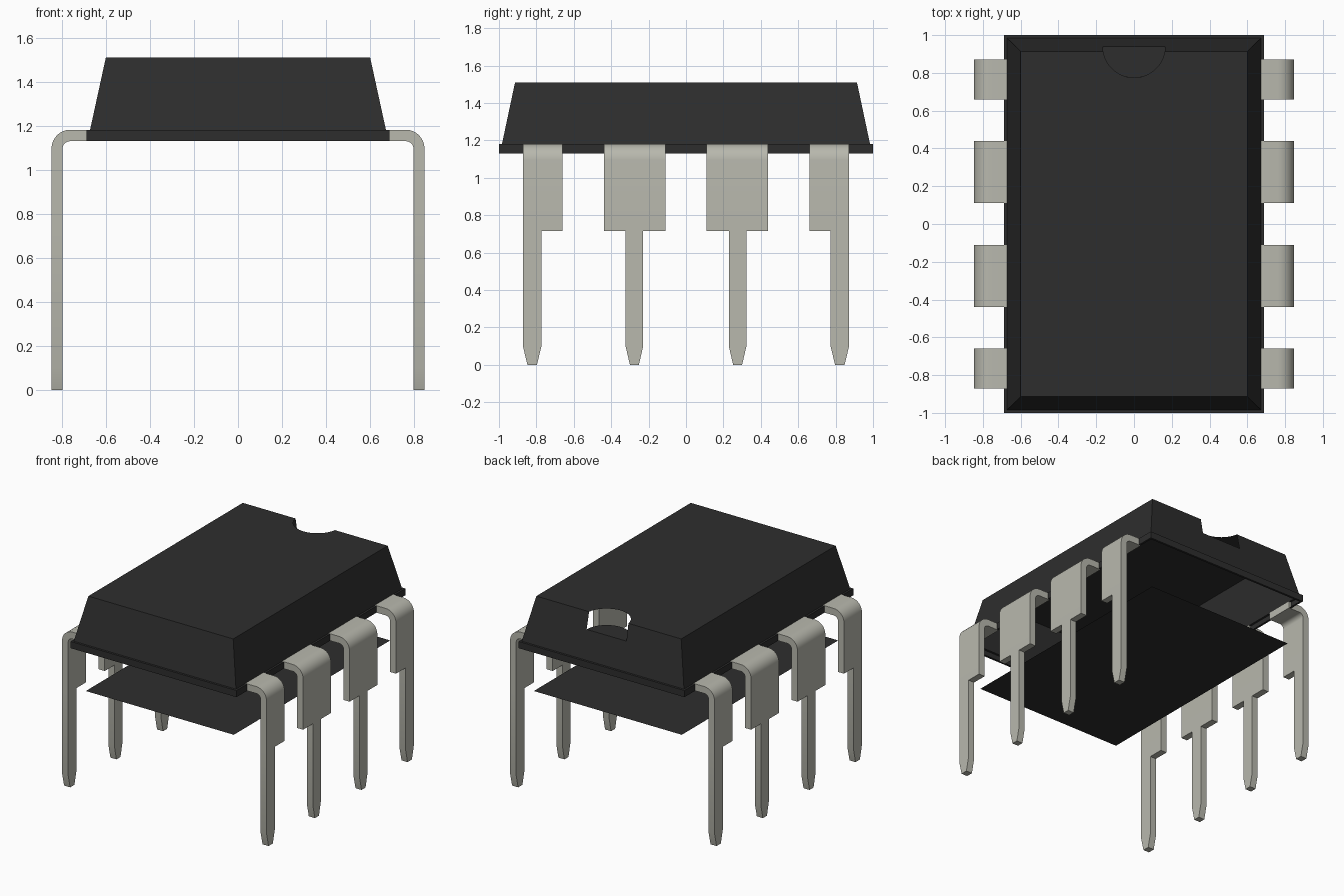
import bpy, bmesh, math

old = bpy.data.objects.get("Cube")
if old:
    bpy.data.objects.remove(old, do_unlink=True)


def material(name, rgb):
    m = bpy.data.materials.new(name)
    m.use_nodes = True
    m.diffuse_color = (*rgb, 1)
    m.node_tree.nodes["Principled BSDF"].inputs["Base Color"].default_value = (*rgb, 1)
    return m


BLACK = material("black_plastic", (0.027, 0.027, 0.027))
METAL = material("dull_metal", (0.48, 0.48, 0.42))


def finish(bm, name, mat, smooth=False, recalc=False):
    bmesh.ops.remove_doubles(bm, verts=bm.verts, dist=1e-5)
    if recalc:
        bmesh.ops.recalc_face_normals(bm, faces=bm.faces)
    me = bpy.data.meshes.new(name)
    bm.to_mesh(me)
    bm.free()
    me.materials.append(mat)
    ob = bpy.data.objects.new(name, me)
    bpy.context.collection.objects.link(ob)
    if smooth:
        bpy.ops.object.select_all(action='DESELECT')
        ob.select_set(True)
        bpy.context.view_layer.objects.active = ob
        bpy.ops.object.shade_smooth_by_angle(angle=math.radians(30))
    return ob


def face(bm, pts):
    return bm.faces.new([bm.verts.new(p) for p in pts])


def rect(hx, hy, z):
    return [(-hx, -hy, z), (hx, -hy, z), (hx, hy, z), (-hx, hy, z)]


# Main measurements
Z_TOP, Z_RIM_TOP, Z_RIM_BOT, Z_BASE = 1.51, 1.18, 1.13, 0.80
TOP_X, TOP_Y = 0.60, 0.914
WAIST_X, WAIST_Y = 0.672, 0.984
RIM_X, RIM_Y = 0.687, 1.0
NOTCH_R, NOTCH_Y, NOTCH_Z = 0.165, 0.94, 1.387

# Notch arc, running from -x to +x where it crosses the top edge
start = math.asin((NOTCH_Y - TOP_Y) / NOTCH_R)
N = 24


def notch_arc(a0, z):
    out = []
    for i in range(N + 1):
        a = math.pi + a0 + (math.pi - 2 * a0) * i / N
        out.append((NOTCH_R * math.cos(a), NOTCH_Y + NOTCH_R * math.sin(a), z))
    return out


# Upper shell: open below, with the notch cut from its top and back
bm = bmesh.new()
top = rect(TOP_X, TOP_Y, Z_TOP)
waist = rect(WAIST_X, WAIST_Y, Z_RIM_TOP)
arc = notch_arc(start, Z_TOP)
face(bm, top[:3] + arc[::-1] + top[3:])
for i in (0, 1, 3):
    j = (i + 1) % 4
    face(bm, [waist[i], waist[j], top[j], top[i]])
face(bm, [waist[2], waist[3], top[3], arc[0], (-NOTCH_R, NOTCH_Y, NOTCH_Z),
          (NOTCH_R, NOTCH_Y, NOTCH_Z), arc[-1], top[2]])
finish(bm, "upper_shell", BLACK)

# Half-round shelf at the bottom of the notch
bm = bmesh.new()
face(bm, notch_arc(0, NOTCH_Z))
finish(bm, "notch_shelf", BLACK)

# Rim around the waist, open in the middle
bm = bmesh.new()
loops = [rect(WAIST_X, WAIST_Y, Z_RIM_BOT), rect(RIM_X, RIM_Y, Z_RIM_BOT),
         rect(RIM_X, RIM_Y, Z_RIM_TOP), rect(WAIST_X, WAIST_Y, Z_RIM_TOP)]
for a, b in zip(loops, loops[1:]):
    for i in range(4):
        j = (i + 1) % 4
        face(bm, [a[i], a[j], b[j], b[i]])
finish(bm, "rim", BLACK)

# Separate flat base sheet
bm = bmesh.new()
face(bm, rect(0.613, 0.925, Z_BASE)[::-1])
finish(bm, "base_sheet", BLACK)

# Pins: a bent wide shoulder with a narrow blade below
OUT_X, IN_X = 0.847, 0.797
PIN_TOP, PIN_UNDER = Z_RIM_TOP + 0.001, Z_RIM_BOT - 0.001
SHOULDER_Z = 0.715


def loft(bm, stations, cap_start):
    rings = []
    for (ox, oz), (ix, iz), y0, y1 in stations:
        rings.append([bm.verts.new(p) for p in
                      ((ox, y0, oz), (ox, y1, oz), (ix, y1, iz), (ix, y0, iz))])
    for a, b in zip(rings, rings[1:]):
        for i in range(4):
            j = (i + 1) % 4
            bm.faces.new((a[i], a[j], b[j], b[i]))
    if cap_start:
        bm.faces.new(rings[0])
    bm.faces.new(rings[-1])


def pin(name, wide, narrow, tip, sx, sy):
    bm = bmesh.new()
    ro, ri = 0.085, 0.034
    shoulder = [((0.67, PIN_TOP), (0.67, PIN_UNDER), *wide)]
    for k in range(9):
        a = math.pi / 2 * (1 - k / 8)
        c, s = math.cos(a), math.sin(a)
        shoulder.append(((OUT_X - ro + ro * c, PIN_TOP - ro + ro * s),
                         (IN_X - ri + ri * c, PIN_UNDER - ri + ri * s), *wide))
    shoulder.append(((OUT_X, SHOULDER_Z), (IN_X, SHOULDER_Z), *wide))
    loft(bm, shoulder, True)
    blade = [((OUT_X, z), (IN_X, z), *ys)
             for z, ys in ((SHOULDER_Z, narrow), (0.1, narrow), (0.0, tip))]
    loft(bm, blade, False)
    bmesh.ops.scale(bm, vec=(sx, sy, 1), verts=bm.verts)
    finish(bm, name, METAL, smooth=True, recalc=True)


for side, sx in (("left", 1), ("right", -1)):
    for end, sy in (("back", 1), ("front", -1)):
        pin(f"{side}_{end}_outer_pin", (0.66, 0.872), (0.773, 0.872), (0.797, 0.848), sx, sy)
        pin(f"{side}_{end}_inner_pin", (0.11, 0.439), (0.229, 0.323), (0.252, 0.300), sx, sy)
